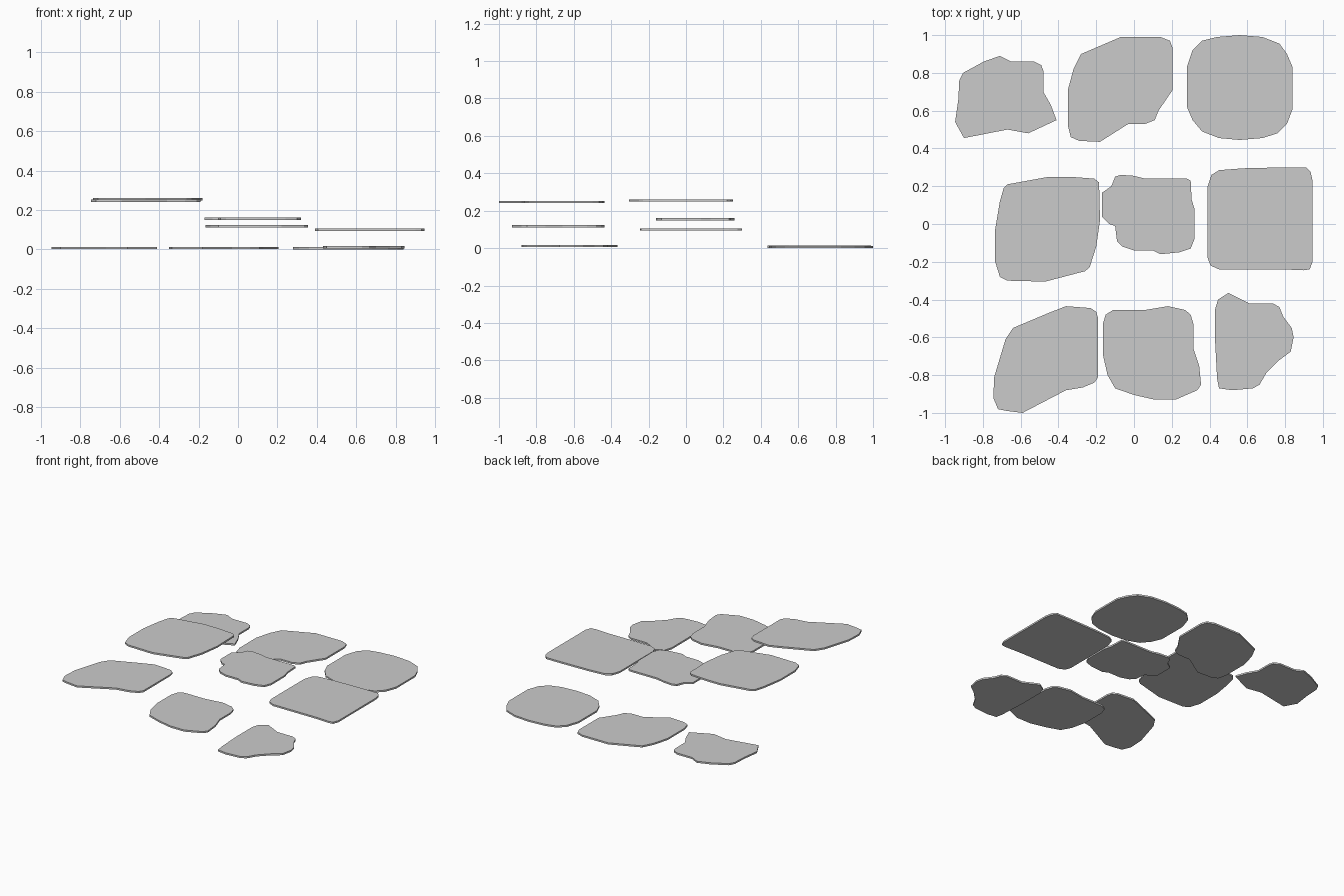
import bpy, bmesh

THICK = 0.012


def slab(name, z_mid, outline):
    """Thin flat stone: an outline face extruded upwards."""
    bm = bmesh.new()
    z0 = z_mid - THICK / 2
    face = bm.faces.new([bm.verts.new((x, y, z0)) for x, y in outline])
    ext = bmesh.ops.extrude_face_region(bm, geom=[face], use_keep_orig=True)
    top = [v for v in ext["geom"] if isinstance(v, bmesh.types.BMVert)]
    bmesh.ops.translate(bm, verts=top, vec=(0, 0, THICK))
    bmesh.ops.recalc_face_normals(bm, faces=bm.faces[:])
    me = bpy.data.meshes.new(name)
    bm.to_mesh(me)
    bm.free()
    ob = bpy.data.objects.new(name, me)
    bpy.context.collection.objects.link(ob)
    return ob


# Back row, lying on the ground
slab("stone_back_left", 0.007, [
    (-.71, .89), (-.65, .86), (-.53, .86), (-.49, .84), (-.48, .81), (-.48, .70),
    (-.44, .63), (-.41, .55), (-.56, .48), (-.67, .50), (-.90, .455), (-.947, .54),
    (-.93, .66), (-.925, .76), (-.905, .80), (-.795, .86)])
slab("stone_back_middle", 0.007, [
    (-.07, .99), (.14, .99), (.19, .97), (.205, .93), (.205, .71), (.13, .60),
    (.11, .55), (.06, .53), (-.03, .53), (-.18, .435), (-.29, .44), (-.335, .46),
    (-.35, .52), (-.35, .71), (-.32, .82), (-.28, .90)])
slab("stone_back_right", 0.006, [
    (.56, 1), (.68, .99), (.77, .955), (.81, .90), (.84, .83), (.84, .61),
    (.81, .53), (.76, .48), (.68, .455), (.56, .445), (.45, .455), (.36, .49),
    (.31, .55), (.28, .62), (.28, .83), (.31, .92), (.36, .97), (.44, .99)])

# Middle row, raised
slab("stone_centre_left", 0.255, [
    (-.45, .25), (-.34, .25), (-.21, .24), (-.185, .22), (-.18, .02), (-.20, -.12),
    (-.235, -.23), (-.26, -.25), (-.47, -.305), (-.67, -.30), (-.71, -.28),
    (-.735, -.20), (-.735, -.03), (-.71, .12), (-.69, .19), (-.67, .21)])
slab("stone_centre_middle", 0.155, [
    (-.10, .25), (-.07, .26), (0, .255), (.06, .24), (.28, .24), (.30, .23),
    (.305, .13), (.32, .08), (.32, -.08), (.30, -.13), (.24, -.15), (.14, -.16),
    (.10, -.14), (0, -.14), (-.06, -.12), (-.09, -.09), (-.10, -.01), (-.13, .0),
    (-.17, .04), (-.17, .165), (-.12, .20)])
slab("stone_centre_right", 0.10, [
    (.45, .285), (.58, .295), (.80, .30), (.91, .30), (.935, .275), (.945, .23),
    (.945, -.20), (.93, -.24), (.90, -.245), (.78, -.24), (.45, -.24),
    (.405, -.22), (.39, -.18), (.39, .20), (.41, .26)])

# Front row, stepping down to the right
slab("stone_front_left", 0.247, [
    (-.36, -.435), (-.23, -.445), (-.20, -.465), (-.19, -.50), (-.19, -.81),
    (-.21, -.84), (-.27, -.865), (-.36, -.88), (-.59, -1), (-.67, -.99),
    (-.72, -.98), (-.745, -.92), (-.74, -.81), (-.68, -.61), (-.64, -.55), (-.45, -.47)])
slab("stone_front_middle", 0.117, [
    (-.15, -.48), (-.11, -.455), (.06, -.455), (.18, -.435), (.27, -.455), (.30, -.48),
    (.315, -.53), (.315, -.66), (.345, -.75), (.355, -.85), (.335, -.88), (.22, -.93),
    (.11, -.93), (0, -.905), (-.10, -.87), (-.14, -.80), (-.165, -.69), (-.165, -.53)])
slab("stone_front_right", 0.012, [
    (.50, -.365), (.61, -.42), (.735, -.42), (.77, -.44), (.79, -.49), (.835, -.55),
    (.845, -.60), (.83, -.675), (.77, -.72), (.70, -.79), (.665, -.85), (.63, -.87),
    (.52, -.88), (.45, -.87), (.44, -.82), (.43, -.63), (.43, -.45), (.445, -.40)])
